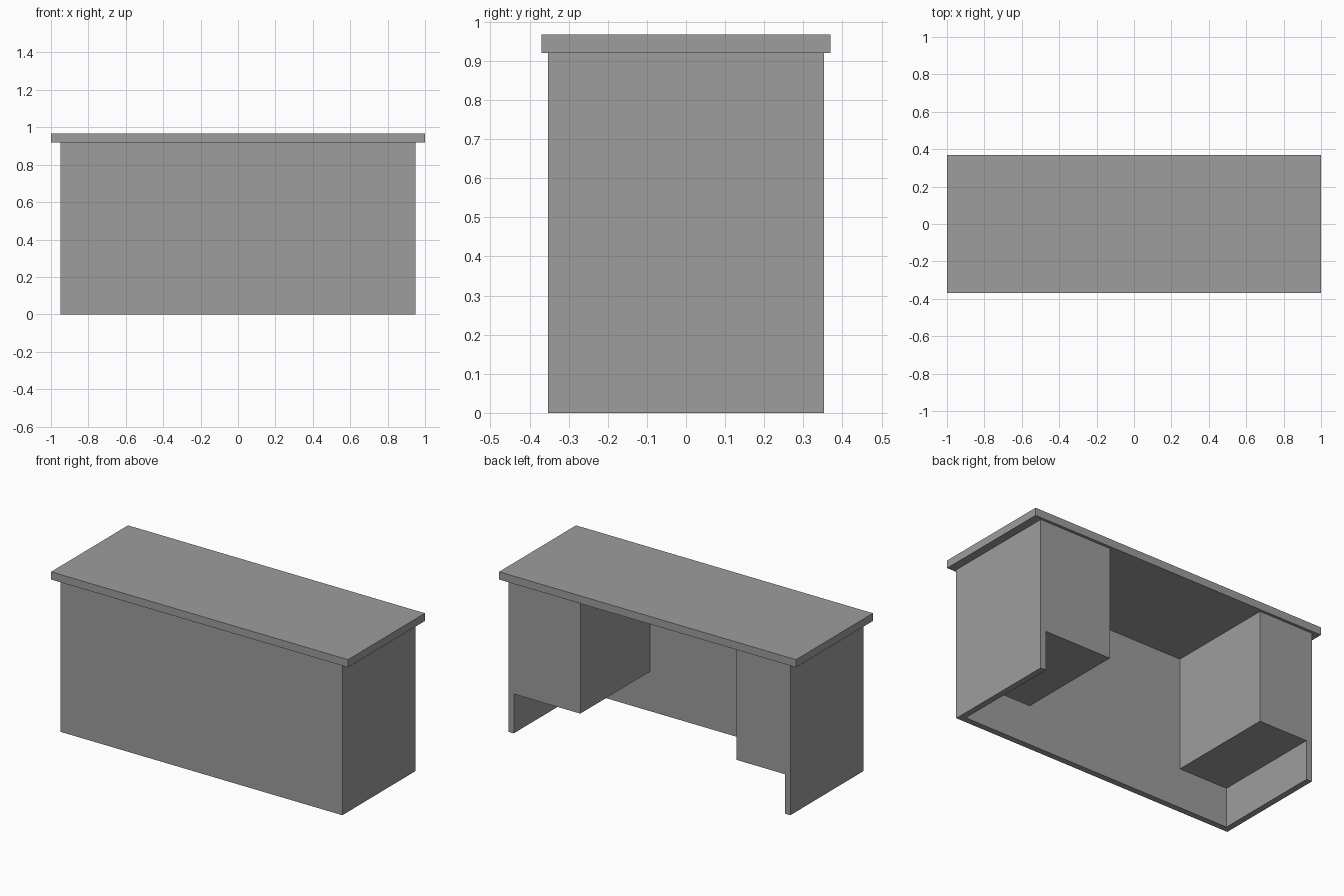
import bpy
import bmesh
from mathutils import Vector

cube = bpy.data.objects.get("Cube")
if cube:
    bpy.data.objects.remove(cube, do_unlink=True)

# Single flat grey finish
grey = bpy.data.materials.new("plain grey")
grey.use_nodes = True
colour = (0.34, 0.34, 0.34, 1)
grey.diffuse_color = colour
grey.node_tree.nodes["Principled BSDF"].inputs["Base Color"].default_value = colour


def box(name, low, high):
    """Flat-shaded box between two opposite corners."""
    low, high = Vector(low), Vector(high)
    bm = bmesh.new()
    bmesh.ops.create_cube(bm, size=1)
    bmesh.ops.scale(bm, vec=high - low, verts=bm.verts)
    bmesh.ops.translate(bm, vec=(low + high) / 2, verts=bm.verts)
    mesh = bpy.data.meshes.new(name)
    bm.to_mesh(mesh)
    bm.free()
    mesh.materials.append(grey)
    obj = bpy.data.objects.new(name, mesh)
    bpy.context.collection.objects.link(obj)
    return obj


W, D = 0.95, 0.353      # half width and half depth of the body
H, TOP = 0.92, 0.967    # underside and upper face of the desktop
T = 0.037               # board thickness
CLEAR = 0.24            # gap below the pedestals

# Overhanging desktop
box("desktop", (-1, -0.37, H), (1, 0.37, TOP))

# Full-height front panel
box("front_panel", (-W, -D, 0), (W, -D + T, H))

# Side panels, and hanging pedestals of unequal width
inner = W - T
for side, sign, edge in (("left", 1, 0.465), ("right", -1, 0.587)):
    xs = sorted((sign * inner, sign * W))
    box(side + "_side_panel", (xs[0], -D + T, 0), (xs[1], D, H))
    xs = sorted((sign * edge, sign * inner))
    box(side + "_pedestal", (xs[0], -D + T, CLEAR), (xs[1], D, H))
